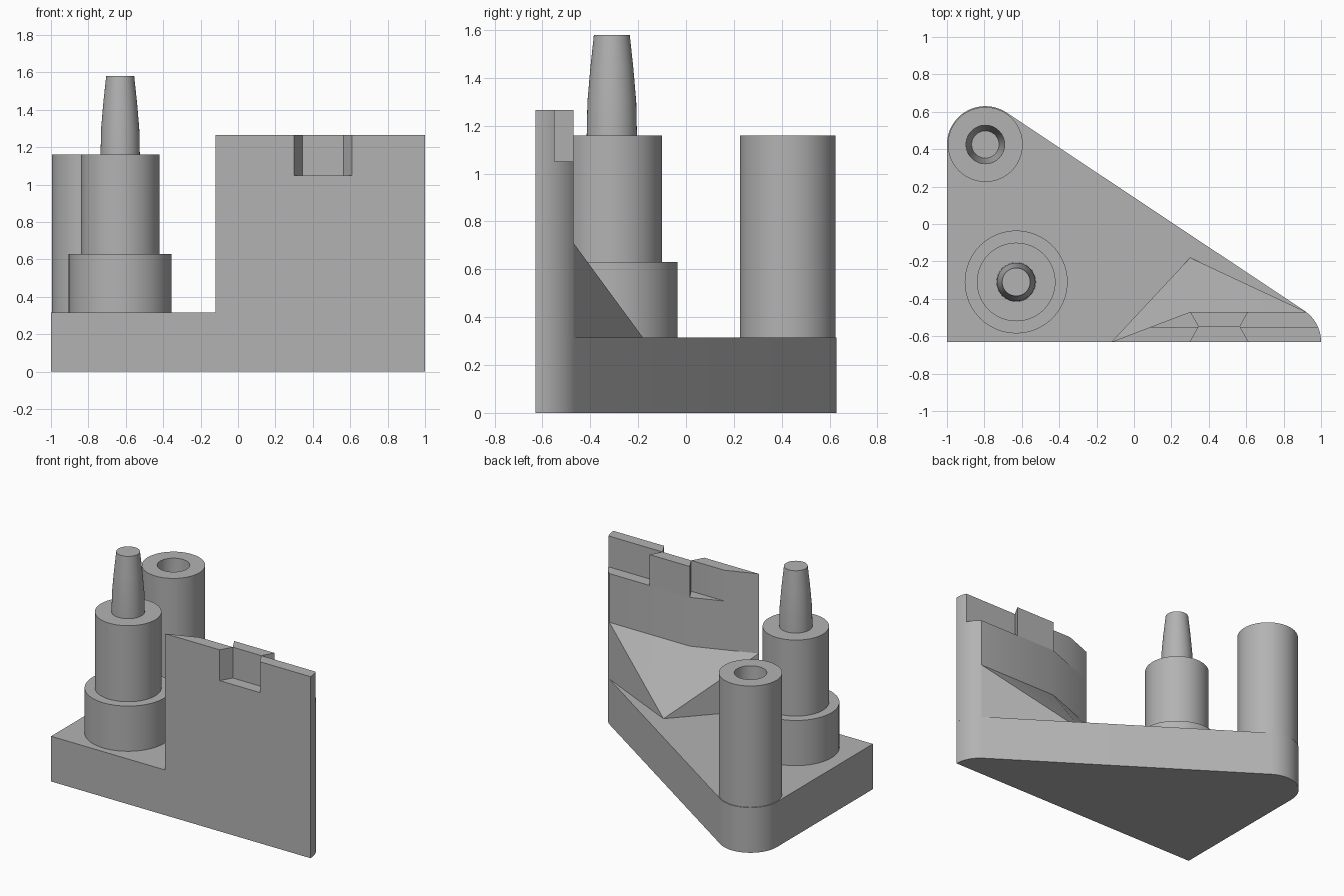
import bpy, bmesh, math

cube = bpy.data.objects.get("Cube")
if cube:
    bpy.data.objects.remove(cube, do_unlink=True)

grey = bpy.data.materials.new("plain grey")
grey.use_nodes = True
colour = (0.45, 0.45, 0.45, 1)
grey.diffuse_color = colour
grey.node_tree.nodes["Principled BSDF"].inputs["Base Color"].default_value = colour


def finish(name, bm):
    bmesh.ops.remove_doubles(bm, verts=bm.verts[:], dist=0.0001)
    bmesh.ops.recalc_face_normals(bm, faces=bm.faces[:])
    mesh = bpy.data.meshes.new(name)
    bm.to_mesh(mesh)
    bm.free()
    mesh.materials.append(grey)
    ob = bpy.data.objects.new(name, mesh)
    bpy.context.collection.objects.link(ob)
    bpy.ops.object.select_all(action='DESELECT')
    ob.select_set(True)
    bpy.context.view_layer.objects.active = ob
    bpy.ops.object.shade_smooth_by_angle(angle=math.radians(25))
    return ob


def prism(name, outline, bottom, top):
    bm = bmesh.new()
    face = bm.faces.new([bm.verts.new((x, y, bottom)) for x, y in outline])
    out = bmesh.ops.extrude_face_region(bm, geom=[face])
    for v in out["geom"]:
        if isinstance(v, bmesh.types.BMVert):
            v.co.z = top
    return finish(name, bm)


def turned(name, centre, profile, steps=64):
    """Spin an (r, z) profile about a vertical axis."""
    bm = bmesh.new()
    verts = [bm.verts.new((centre[0] + r, centre[1], z)) for r, z in profile]
    edges = [bm.edges.new(pair) for pair in zip(verts, verts[1:])]
    bmesh.ops.spin(bm, geom=verts + edges, cent=(*centre, 0), axis=(0, 0, 1),
                   angle=math.tau, steps=steps, use_merge=True)
    return finish(name, bm)


def arc(centre, radius, start, end, steps=12):
    angles = [math.radians(start + (end - start) * i / steps) for i in range(steps + 1)]
    return [(centre[0] + radius * math.cos(a), centre[1] + radius * math.sin(a))
            for a in angles]


FRONT, MIDDLE, BACK = -0.63, -0.55, -0.47
FLOOR, LEDGE, TOP, POST_TOP = 0.315, 1.05, 1.265, 1.16
nose, socket, peg = (0.8, FRONT), (-0.795, 0.425), (-0.63, -0.31)

# Triangular base with rounded corners
prism("base", [(-1, FRONT)] + arc(nose, 0.2, 0, 56) + arc(socket, 0.205, 56, 180, 24),
      0, FLOOR)

# Upright wall
prism("wall", [(-0.12, FRONT)] + arc(nose, 0.2, 0, 53.13) + [(0.3, BACK)], FLOOR, LEDGE)

# Interlocking top: two front halves and a rear dovetail tab
prism("wall_top_right", [(-0.12, FRONT), (0.3, FRONT), (0.345, MIDDLE), (0.09, MIDDLE)],
      LEDGE, TOP)
prism("wall_top_left", [(0.61, FRONT)] + arc(nose, 0.2, 0, 23.58) + [(0.565, MIDDLE)],
      LEDGE, TOP)
prism("dovetail_tab", [(0.345, MIDDLE), (0.565, MIDDLE), (0.61, BACK), (0.3, BACK)],
      LEDGE, TOP)

# Sloped brace behind the wall
bm = bmesh.new()
for x, y in [(0.92, BACK), (0.3, BACK), (-0.12, FRONT)]:
    bm.verts.new((x, y, FLOOR))
    bm.verts.new((x, y, 0.71))
bm.verts.new((0.3, -0.18, FLOOR))
bmesh.ops.convex_hull(bm, input=bm.verts[:])
finish("brace", bm)

# Stepped post with a tapered pin
turned("pin_post", peg, [(0, FLOOR), (0.275, FLOOR), (0.275, 0.63), (0.21, 0.63),
                         (0.21, POST_TOP), (0.105, POST_TOP), (0.102, 1.3),
                         (0.09, 1.44), (0.075, 1.58), (0, 1.58)])

# Post with a matching tapered hole
turned("socket_post", socket, [(0, FLOOR), (0.2, FLOOR), (0.2, POST_TOP),
                               (0.103, POST_TOP), (0.1, 1.02), (0.088, 0.88),
                               (0.073, 0.74), (0, 0.74)])
